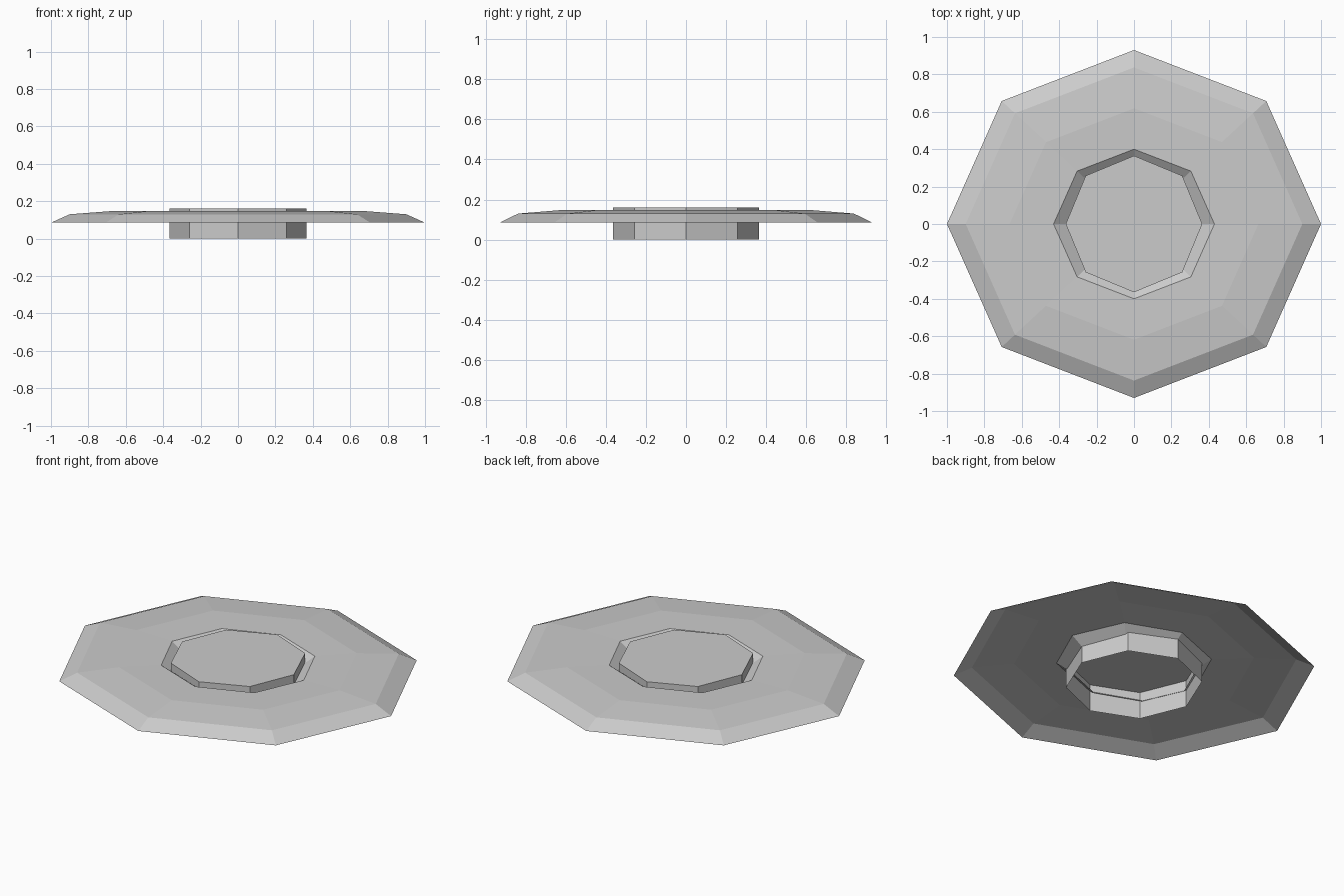
import bpy, bmesh, math

old = bpy.data.objects.get("Cube")
if old:
    bpy.data.objects.remove(old, do_unlink=True)

SIDES = 8

grey = bpy.data.materials.new("light grey")
grey.use_nodes = True
grey.diffuse_color = (0.6, 0.6, 0.6, 1)
grey.node_tree.nodes["Principled BSDF"].inputs["Base Color"].default_value = (0.6, 0.6, 0.6, 1)


def lathe(name, profile, squash=1.0, cap=False):
    """Sweep a (radius, height) profile, listed from the outside in, around z."""
    bm = bmesh.new()
    rings = []
    for r, z in profile:
        angles = [2 * math.pi * i / SIDES for i in range(SIDES)]
        rings.append([bm.verts.new((r * math.cos(a), r * squash * math.sin(a), z)) for a in angles])
    for low, high in zip(rings, rings[1:]):
        for i in range(SIDES):
            j = (i + 1) % SIDES
            bm.faces.new((low[i], low[j], high[j], high[i]))
    if cap:
        bm.faces.new(rings[-1])
    mesh = bpy.data.meshes.new(name)
    bm.to_mesh(mesh)
    bm.free()
    mesh.materials.append(grey)
    obj = bpy.data.objects.new(name, mesh)
    bpy.context.collection.objects.link(obj)
    return obj


# Wide dished plate: bevelled rim, shallow slope, groove dipping into the hub
lathe("plate", [(1.0, 0.085), (0.9, 0.13), (0.665, 0.148), (0.43, 0.145), (0.35, 0.09)], squash=0.93)

# Central hub: closed on top, open underneath
lathe("hub", [(0.365, 0.0), (0.365, 0.16)], cap=True)
